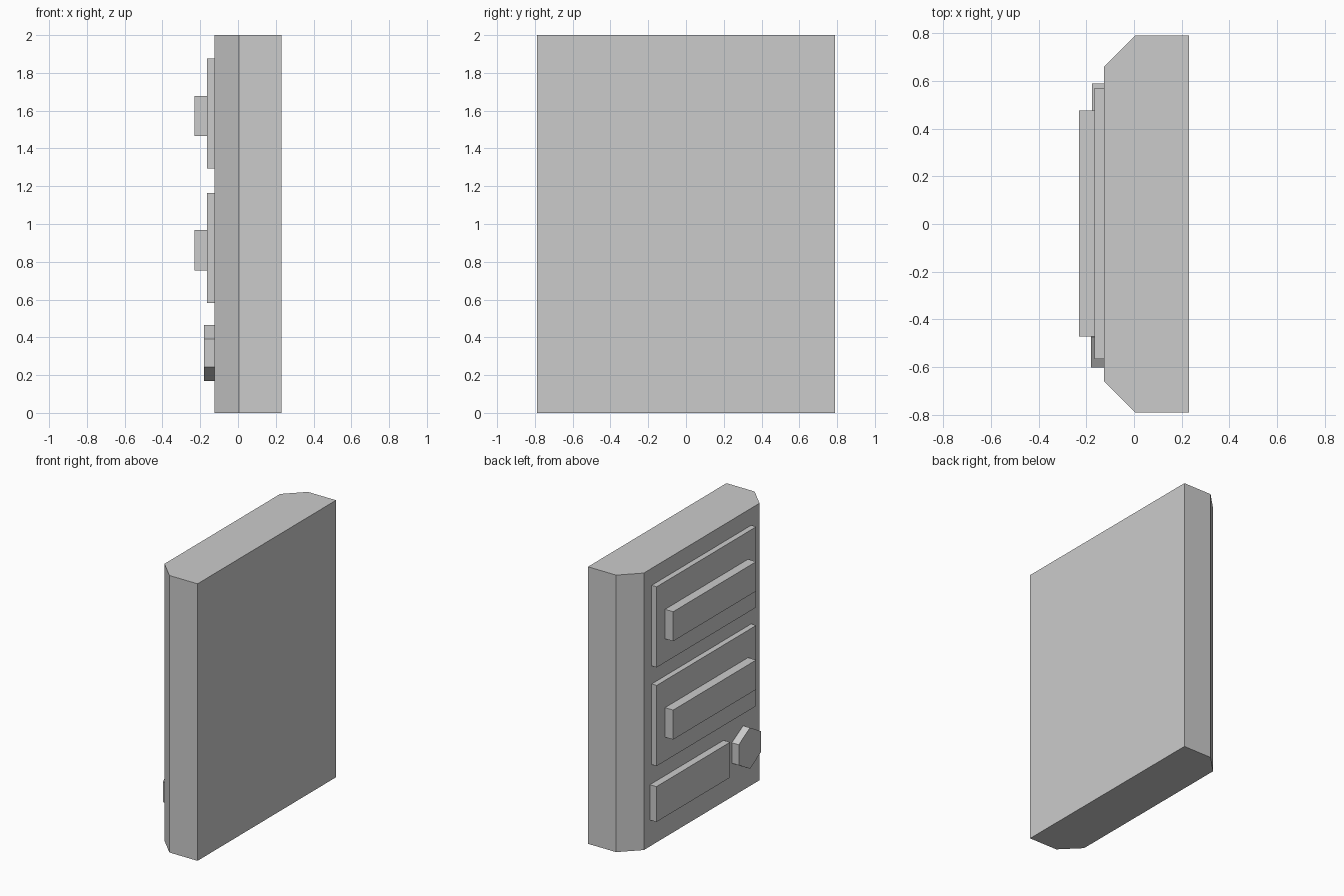
import bpy, bmesh
from math import cos, sin, pi

if "Cube" in bpy.data.objects:
    bpy.data.objects.remove(bpy.data.objects["Cube"])


def prism(name, points, to_3d, start, end):
    """Extrude a closed 2D profile from start to end along the remaining axis."""
    bm = bmesh.new()
    rings = [[bm.verts.new(to_3d(a, b, d)) for a, b in points] for d in (start, end)]
    n = len(points)
    bm.faces.new(rings[0])
    bm.faces.new(rings[1])
    for i in range(n):
        j = (i + 1) % n
        bm.faces.new((rings[0][i], rings[0][j], rings[1][j], rings[1][i]))
    bmesh.ops.recalc_face_normals(bm, faces=bm.faces)
    mesh = bpy.data.meshes.new(name)
    bm.to_mesh(mesh)
    bm.free()
    obj = bpy.data.objects.new(name, mesh)
    bpy.context.collection.objects.link(obj)
    return obj


def along_x(y, z, x):
    return (x, y, z)


def along_z(x, y, z):
    return (x, y, z)


def plate(name, y0, y1, z0, z1, x0, x1):
    return prism(name, [(y0, z0), (y1, z0), (y1, z1), (y0, z1)], along_x, x0, x1)


FACE = -0.125   # panel side of the body
SINK = 0.005    # slight overlap so parts sit firmly on each other

# Body slab with two chamfered vertical edges
half = [(0.23, 0.79), (0.005, 0.79), (FACE, 0.66)]
outline = half + [(x, -y) for x, y in reversed(half)]
prism("body", outline, along_z, 0, 2)

# Two raised panels, each with a bar handle
for label, z0, z1, h0, h1 in (("upper", 1.295, 1.877, 1.465, 1.678),
                              ("lower", 0.583, 1.165, 0.755, 0.968)):
    plate(label + "_panel", -0.565, 0.57, z0, z1, -0.165, FACE + SINK)
    plate(label + "_handle", -0.472, 0.475, h0, h1, -0.23, -0.165 + SINK)

# Label plate at the bottom
plate("bottom_plate", -0.25, 0.59, 0.19, 0.445, -0.177, FACE + SINK)

# Hexagonal knob with a point at top and bottom
R = 0.148
hexagon = [(-0.473 + R * sin(i * pi / 3), 0.317 + R * cos(i * pi / 3)) for i in range(6)]
prism("knob", hexagon, along_x, -0.18, FACE + SINK)
